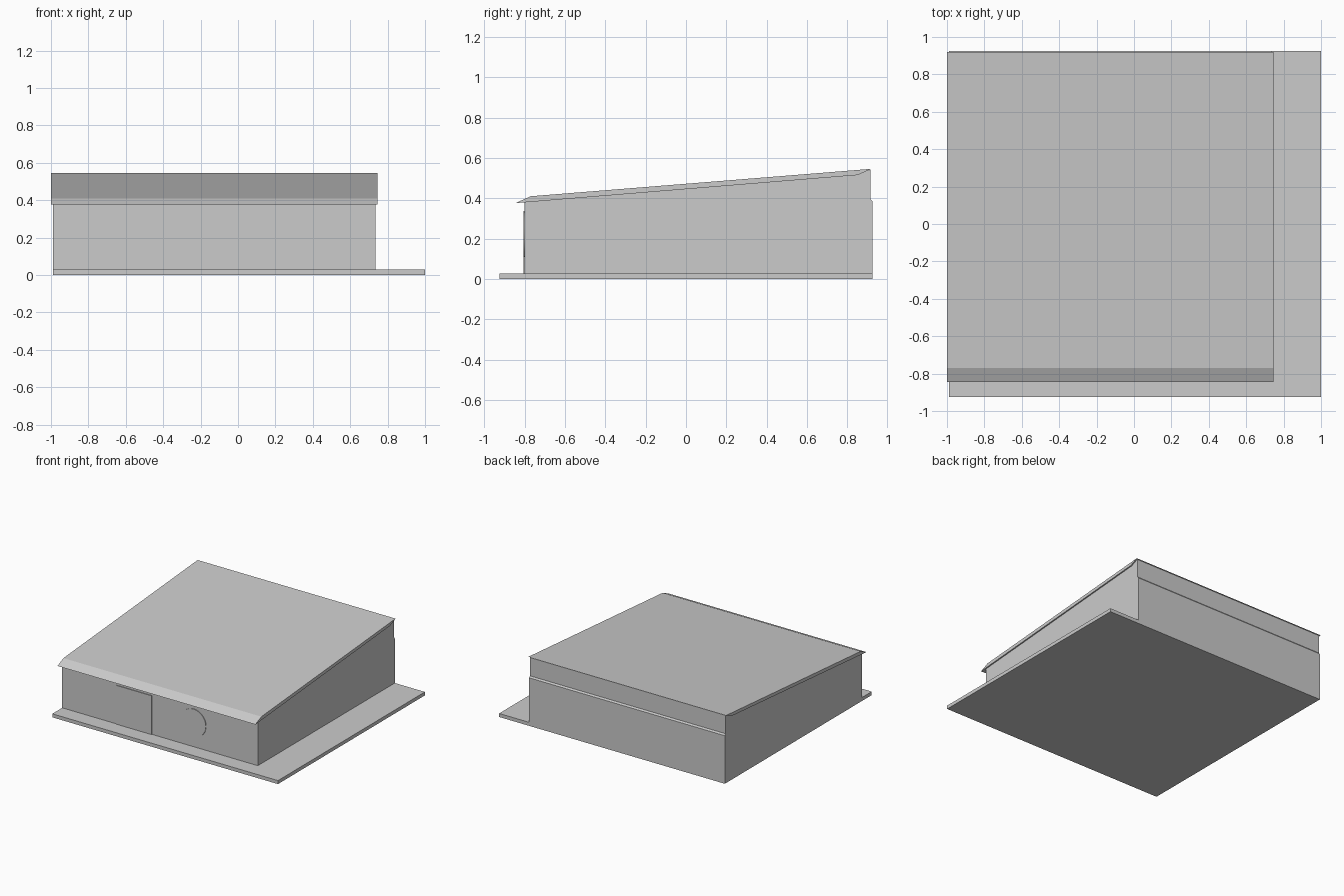
import bpy, bmesh, math

if "Cube" in bpy.data.objects:
    bpy.data.objects.remove(bpy.data.objects["Cube"])


def prism(name, profile, x0, x1):
    """Extrude a (y, z) side profile along x."""
    bm = bmesh.new()
    face = bm.faces.new([bm.verts.new((x0, y, z)) for y, z in profile])
    ext = bmesh.ops.extrude_face_region(bm, geom=[face])
    verts = [v for v in ext["geom"] if isinstance(v, bmesh.types.BMVert)]
    bmesh.ops.translate(bm, verts=verts, vec=(x1 - x0, 0, 0))
    bmesh.ops.recalc_face_normals(bm, faces=bm.faces)
    mesh = bpy.data.meshes.new(name)
    bm.to_mesh(mesh)
    bm.free()
    obj = bpy.data.objects.new(name, mesh)
    bpy.context.collection.objects.link(obj)
    return obj


def box_profile(y0, y1, z0, z1):
    return [(y0, z0), (y1, z0), (y1, z1), (y0, z1)]


# Ground slab
prism("base_slab", box_profile(-0.925, 0.925, 0, 0.028), -0.99, 1.0)

# House walls, sloping top, with a small ledge on the back wall
prism("walls", [(-0.80, 0.028), (0.925, 0.028), (0.925, 0.383), (0.915, 0.395),
                (0.915, 0.541), (-0.80, 0.385)], -0.99, 0.735)

# Lean-to roof with slanted front and back edges
prism("roof", [(-0.845, 0.376), (0.85, 0.515), (0.92, 0.546), (-0.77, 0.41)],
      -1.0, 0.745)

# Door panel, slightly proud of the front wall
prism("door", box_profile(-0.805, -0.79, 0.028, 0.337), -0.51, -0.20)

# Round window disc
bpy.ops.mesh.primitive_cylinder_add(vertices=32, radius=0.11, depth=0.015,
                                    location=(0.17, -0.7975, 0.22),
                                    rotation=(math.pi / 2, 0, 0))
window = bpy.context.object
window.name = "round_window"
bpy.ops.object.shade_smooth_by_angle()
